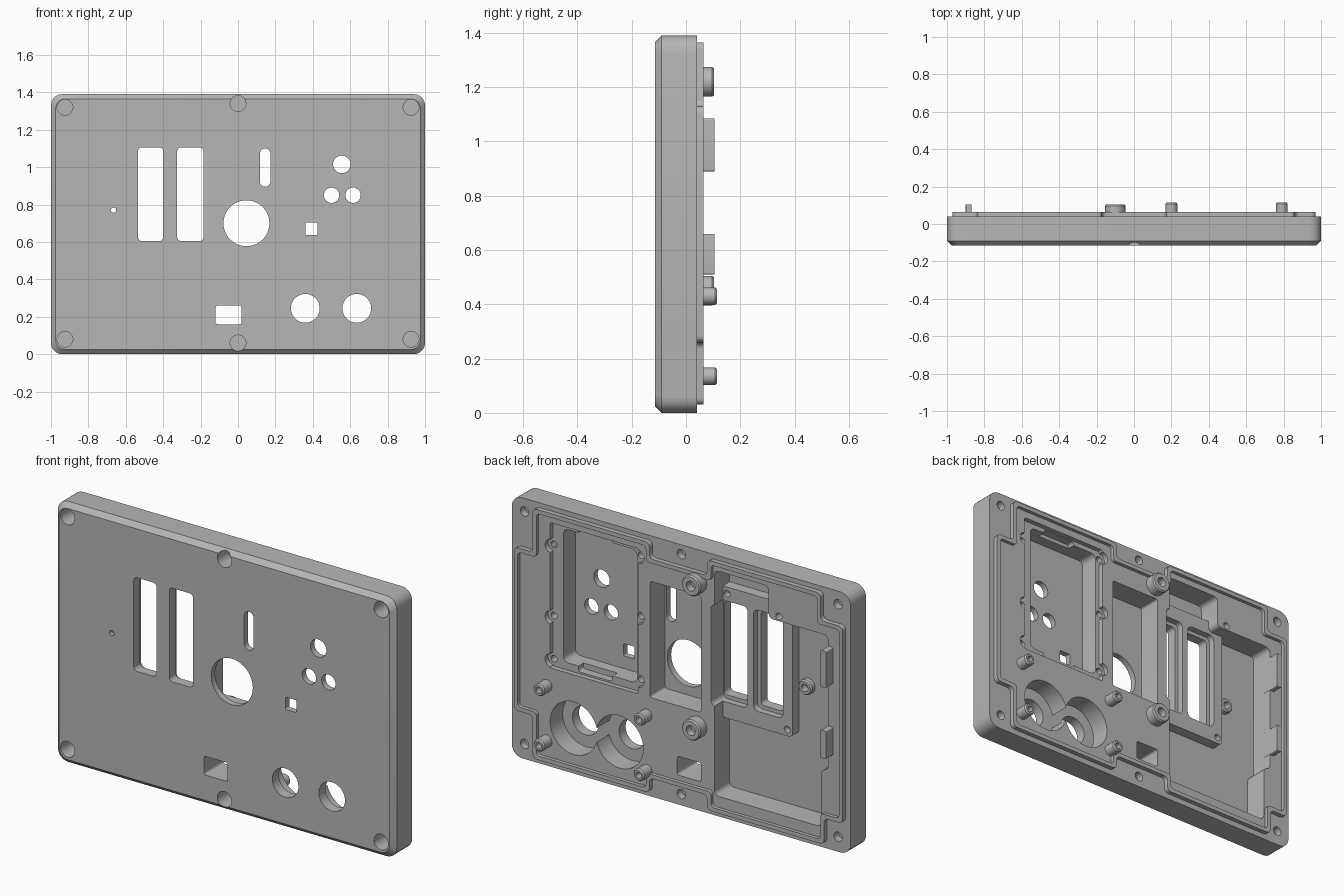
import bpy, bmesh, math

cube = bpy.data.objects.get("Cube")
if cube:
    bpy.data.objects.remove(cube, do_unlink=True)

grey = bpy.data.materials.new("matte_grey")
grey.use_nodes = True
grey.diffuse_color = (0.47, 0.47, 0.47, 1)
grey.node_tree.nodes["Principled BSDF"].inputs["Base Color"].default_value = grey.diffuse_color

FRONT, BACK, RIM, FLOOR = -0.115, 0.04, 0.065, -0.082


# ---- profile helpers, in the x-z plane ----
def rounded(pts, r=0.02, inset=0.0, steps=5):
    """Round the corners of a counter-clockwise right-angled outline."""
    out, n = [], len(pts)
    for i in range(n):
        (ax, az), (bx, bz), (cx, cz) = pts[i - 1], pts[i], pts[(i + 1) % n]
        l1, l2 = math.hypot(bx - ax, bz - az), math.hypot(cx - bx, cz - bz)
        d = ((bx - ax) / l1, (bz - az) / l1)
        e = ((cx - bx) / l2, (cz - bz) / l2)
        px = bx + inset * (-d[1] - e[1])
        pz = bz + inset * (d[0] + e[0])
        for k in range(steps + 1):
            t = math.pi / 2 * k / steps
            c, s = 1 - math.cos(t), 1 - math.sin(t)
            out.append((px + r * (e[0] * c - d[0] * s), pz + r * (e[1] * c - d[1] * s)))
    return out


def box(x0, x1, z0, z1):
    return [(x0, z0), (x1, z0), (x1, z1), (x0, z1)]


def circle(x, z, r, n=40):
    return [(x + r * math.cos(2 * math.pi * k / n), z + r * math.sin(2 * math.pi * k / n))
            for k in range(n)]


def loft(name, sections):
    """Skin equal outlines stacked along y; sections = [(outline, y), ...]."""
    bm = bmesh.new()
    rings = [[bm.verts.new((x, y, z)) for x, z in pts] for pts, y in sections]
    for a, b in zip(rings, rings[1:]):
        for i in range(len(a)):
            j = (i + 1) % len(a)
            bm.faces.new((a[i], a[j], b[j], b[i]))
    bm.faces.new(rings[0])
    bm.faces.new(rings[-1])
    bmesh.ops.recalc_face_normals(bm, faces=bm.faces)
    mesh = bpy.data.meshes.new(name)
    bm.to_mesh(mesh)
    bm.free()
    mesh.materials.append(grey)
    obj = bpy.data.objects.new(name, mesh)
    bpy.context.collection.objects.link(obj)
    return obj


# ---- main plate with chamfered front edge ----
outline = box(-1, 1, 0, 1.39)
panel = loft("panel", [(rounded(outline, 0.05, 0.025), FRONT),
                       (rounded(outline, 0.06), FRONT + 0.025),
                       (rounded(outline, 0.06), BACK)])
helpers = []


def combine(profile, y0, y1, op="DIFFERENCE", top=None):
    sections = [(profile, y0), (profile, y1)]
    if top:
        sections.append(top)
    tool = loft("helper", sections)
    tool.hide_render = True
    mod = panel.modifiers.new(op.lower(), "BOOLEAN")
    mod.operation, mod.object, mod.solver = op, tool, "EXACT"
    helpers.append(tool)


def cut(profile, y0=-0.3, y1=0.3):
    combine(profile, y0, y1)


def add(profile, y0, y1):
    combine(profile, y0, y1, "UNION")


def boss(x, z, r, y0, y1, hole):
    combine(circle(x, z, r), y0, y1 - 0.008, "UNION", (circle(x, z, r - 0.006), y1))
    cut(circle(x, z, hole, 24), y1 - 0.04, 0.3)


# ---- sealing rim stepping around the screw holes ----
rim = [(-.86, .03), (-.17, .03), (-.17, .11), (.17, .11), (.17, .03), (.86, .03),
       (.86, .26), (.97, .26), (.97, 1.13), (.86, 1.13), (.86, 1.365), (.17, 1.365),
       (.17, 1.28), (-.17, 1.28), (-.17, 1.365), (-.84, 1.365), (-.84, 1.22),
       (-.97, 1.22), (-.97, .17), (-.86, .17)]
add(rounded(rim, 0.025), 0.02, RIM)
cut(rounded(rim, 0.02, 0.022), 0.046, 0.3)

# ---- rear pockets ----
cut(rounded(box(.25, .77, .53, 1.305), 0.008), 0.02)            # board ledge
cut(rounded(box(.275, .71, .57, 1.28), 0.03), FLOOR)            # board well
cut(rounded(box(.42, .62, .54, 1.3), 0.015), FLOOR + 0.06)
cut(rounded(box(-.12, .18, .53, 1.15), 0.012), FLOOR)           # centre pocket
side_pocket = [(-.83, .11), (-.2, .11), (-.2, 1.31), (-.52, 1.31), (-.52, 1.14),
               (-.87, 1.14), (-.87, .42), (-.83, .42)]
cut(rounded(side_pocket, 0.025), FLOOR)
for x in (.36, .63):                                            # round wells
    cut(circle(x, .245, .14, 48), -0.06)
for x, z in ((.765, 1.18), (.765, .8), (.765, .57), (.25, .937), (.25, 1.26), (.25, .6)):
    cut(circle(x, z, .035, 24), 0.02)
    cut(circle(x, z, .018, 24), -0.02)

# ---- raised block, locating ribs and screw posts ----
add(rounded(box(-.61, -.17, .5, 1.2), 0.02), -0.1, -0.025)
for x, z in ((-.225, 1.165), (-.58, 1.165), (-.58, .535)):
    cut(circle(x, z, .018, 20), -0.06)
for z0, z1 in ((.89, 1.085), (.51, .66)):
    add(rounded(box(-.9, -.868, z0, z1), 0.006), 0.0, 0.105)
for z in (.45, 1.22):
    boss(-.1, z, .055, 0.0, .104, .026)
for x in (.2, .79):
    for z in (.135, .43):
        boss(x, z, .032, 0.0, .115, .016)
boss(-.665, .77, .04, -0.1, -0.05, .02)

# ---- openings through the front ----
for x0, x1 in ((-.535, -.4), (-.325, -.185)):
    cut(rounded(box(x0, x1, .605, 1.105), 0.02))
    if x0 < -.4:
        cut(rounded(box(x0, x1, .605, 1.105), 0.03, -0.02), -0.06)
    else:
        cut(rounded(box(x0 - .02, x1 + .005, .585, 1.125), 0.025), -0.06)
cut(rounded(box(-.12, .02, .16, .26), 0.012))
cut(rounded(box(.36, .425, .637, .703), 0.006))
cut(rounded(box(.117, .173, .895, 1.1), 0.0279, 0, 8))
for x, z, r in ((.045, .7, .123), (.555, 1.015, .047), (.5, .85, .041), (.615, .85, .041),
                (.36, .245, .077), (.635, .245, .077), (-.665, .77, .014)):
    cut(circle(x, z, r))

# ---- blind screw holes, counterbored at the front ----
screws = [(x, z) for x in (-.925, .925) for z in (.08, 1.32)] + [(0, .06), (0, 1.34)]
for x, z in screws:
    cut(circle(x, z, .042), -0.3, -0.02)
    cut(circle(x, z, .025, 24), 0.0)

# ---- bake the cuts and shade ----
bpy.context.view_layer.update()
graph = bpy.context.evaluated_depsgraph_get()
baked = bpy.data.meshes.new_from_object(panel.evaluated_get(graph))
panel.modifiers.clear()
panel.data = baked
baked.materials.clear()
baked.materials.append(grey)
for tool in helpers:
    bpy.data.objects.remove(tool, do_unlink=True)
for p in baked.polygons:
    p.material_index = 0

bpy.ops.object.select_all(action="DESELECT")
panel.select_set(True)
bpy.context.view_layer.objects.active = panel
bpy.ops.object.shade_smooth_by_angle(angle=math.radians(25))
